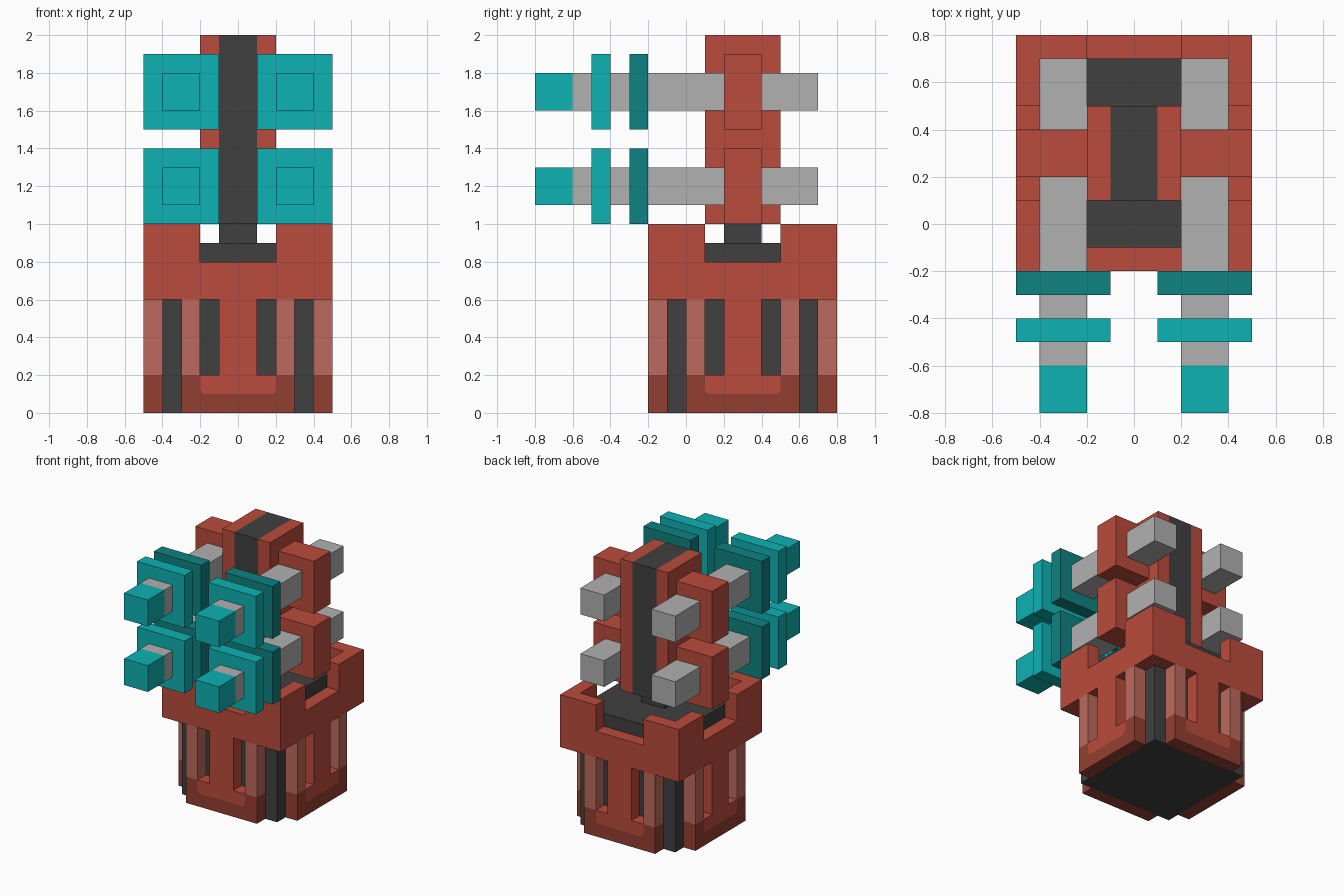
import bpy
import bmesh
import math
from mathutils import Matrix, Vector

cube = bpy.data.objects.get("Cube")
if cube:
    bpy.data.objects.remove(cube, do_unlink=True)


def material(name, rgb):
    def linear(c):
        c /= 255
        return c / 12.92 if c <= 0.04045 else ((c + 0.055) / 1.055) ** 2.4
    colour = [linear(c) for c in rgb] + [1.0]
    mat = bpy.data.materials.new(name)
    mat.use_nodes = True
    mat.diffuse_color = colour
    mat.node_tree.nodes["Principled BSDF"].inputs["Base Color"].default_value = colour
    return mat


RED = material("brick red", (187, 75, 60))
LIGHT_RED = material("pale red", (189, 106, 93))
DARK_RED = material("deep red", (148, 63, 50))
CHARCOAL = material("charcoal", (64, 64, 64))
GREY = material("light grey", (177, 177, 177))
TEAL = material("teal", (13, 178, 180))
DARK_TEAL = material("dark teal", (14, 130, 130))

CENTRE_Y = 0.3  # vertical axis of the tower


def prism(name, outline, depth, mat, matrix=None):
    """Extrude a flat outline of 3D points along the depth vector."""
    bm = bmesh.new()
    face = bm.faces.new([bm.verts.new(p) for p in outline])
    new = bmesh.ops.extrude_face_region(bm, geom=[face])["geom"]
    verts = [v for v in new if isinstance(v, bmesh.types.BMVert)]
    bmesh.ops.translate(bm, verts=verts, vec=Vector(depth))
    if matrix is not None:
        bm.transform(matrix)
    bmesh.ops.recalc_face_normals(bm, faces=bm.faces)
    mesh = bpy.data.meshes.new(name)
    bm.to_mesh(mesh)
    bm.free()
    mesh.materials.append(mat)
    obj = bpy.data.objects.new(name, mesh)
    bpy.context.collection.objects.link(obj)
    return obj


def box(name, x, y, z, mat, matrix=None):
    outline = [(x[0], y[0], z[0]), (x[1], y[0], z[0]),
               (x[1], y[1], z[0]), (x[0], y[1], z[0])]
    return prism(name, outline, (0, 0, z[1] - z[0]), mat, matrix)


# Tower core and solid part of the crown
box("tower_core", (-0.4, 0.4), (-0.1, 0.7), (0, 0.6), CHARCOAL)
box("crown_base", (-0.5, 0.5), (-0.2, 0.8), (0.6, 0.8), RED)
box("crown_floor", (-0.4, 0.4), (-0.1, 0.7), (0.8, 0.9), CHARCOAL)

# Front-facing outlines (x, z): a red T-shaped rib in a dark U-shaped sill
curve = [(0.2, 0.2), (0.2, 0.125), (0.193, 0.107), (0.175, 0.1)]
tray = curve + [(-x, z) for x, z in reversed(curve)]
rib = [(0.1, 0.6), (0.1, 0.2)] + tray + [(-0.1, 0.2), (-0.1, 0.6)]
sill = [(-0.3, 0.2), (-0.3, 0), (0.3, 0), (0.3, 0.2)] + tray
# Crown corner seen from above
corner = [(-0.5, -0.5), (-0.2, -0.5), (-0.2, -0.4),
          (-0.4, -0.4), (-0.4, -0.2), (-0.5, -0.2)]

# Repeat wall panel and crown corner on the four sides
for i, side in enumerate(("front", "right", "back", "left")):
    turn = Matrix.Translation((0, CENTRE_Y, 0)) @ Matrix.Rotation(-i * math.pi / 2, 4, "Z")
    for part, outline, mat in (("rib", rib, RED), ("sill", sill, DARK_RED)):
        prism(f"{side}_{part}", [(x, -0.5, z) for x, z in outline], (0, 0.1, 0), mat, turn)
    for n, x in enumerate(((-0.3, -0.2), (0.2, 0.3)), 1):
        box(f"{side}_pillar_{n}", x, (-0.5, -0.4), (0.2, 0.6), LIGHT_RED, turn)
    prism(f"{side}_crown_corner", [(x, y, 0.8) for x, y in corner], (0, 0, 0.2), RED, turn)

# Central mast on its narrow pivot
box("mast_pivot", (-0.1, 0.1), (0.2, 0.4), (0.9, 1.0), CHARCOAL)
box("mast_spine", (-0.1, 0.1), (0.1, 0.5), (1.0, 2.0), CHARCOAL)

# Mast cheeks, and two guns on each side
for side, s in (("left", 1), ("right", -1)):
    def span(a, b):
        return tuple(sorted((s * a, s * b)))

    box(f"{side}_mast_cheek", span(0.1, 0.2), (0.1, 0.5), (1.0, 2.0), RED)
    for level, z in (("lower", 1.2), ("upper", 1.7)):
        name = f"{side}_{level}"
        thin, wide = (z - 0.1, z + 0.1), (z - 0.2, z + 0.2)
        box(f"{name}_mount", span(0.2, 0.5), (0.2, 0.4), wide, RED)
        box(f"{name}_barrel", span(0.2, 0.4), (-0.6, 0.7), thin, GREY)
        box(f"{name}_rear_plate", span(0.1, 0.5), (-0.3, -0.2), wide, DARK_TEAL)
        box(f"{name}_front_plate", span(0.1, 0.5), (-0.5, -0.4), wide, TEAL)
        box(f"{name}_muzzle", span(0.2, 0.4), (-0.8, -0.6), thin, TEAL)
